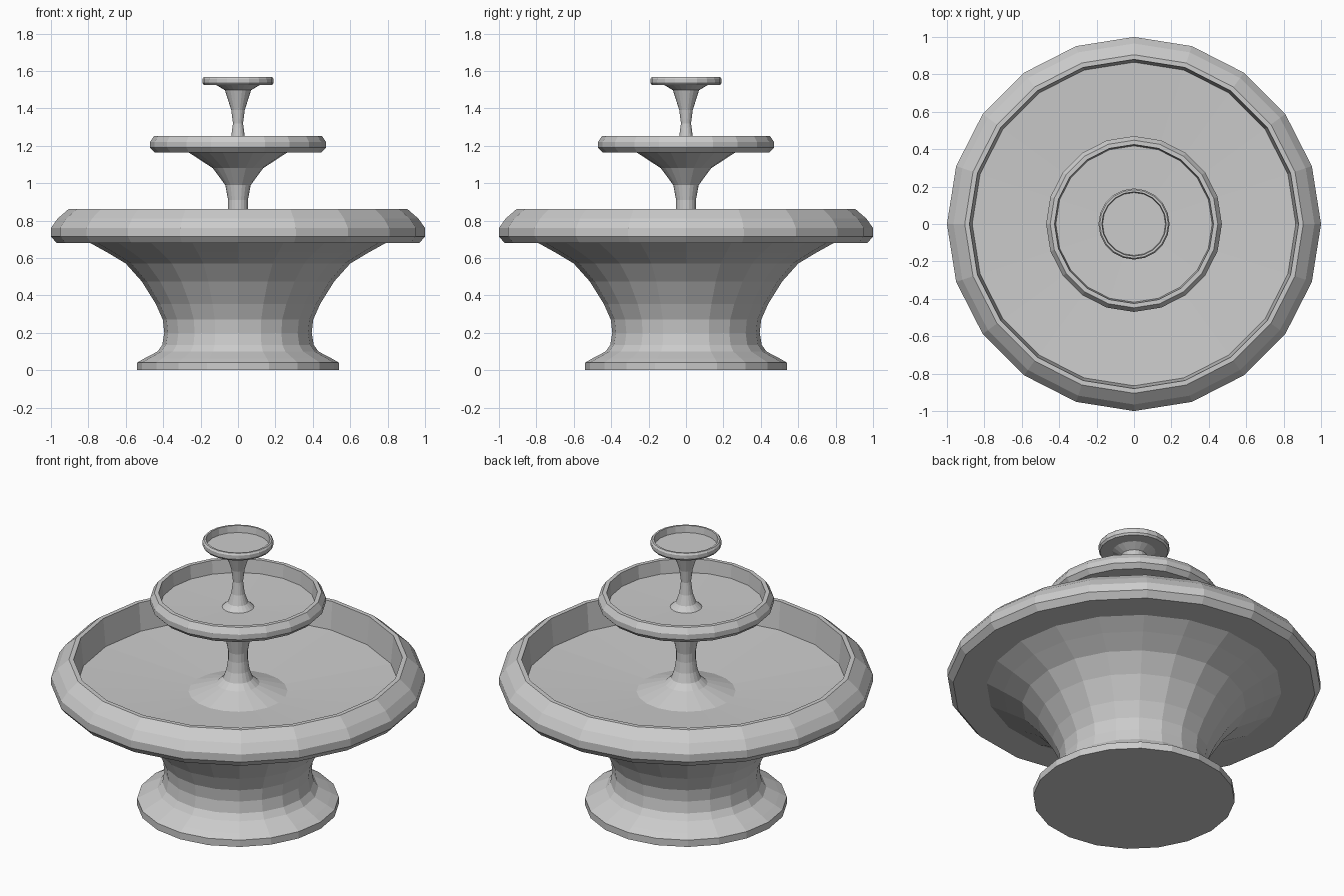
import bpy, bmesh
from math import tau, sin, cos

SIDES = 20


def lathe(name, profile):
    """Revolve an (r, z) profile around z; points with r = 0 become poles."""
    bm = bmesh.new()
    rings = []
    for r, z in profile:
        n = 1 if r == 0 else SIDES
        rings.append([bm.verts.new((r * cos(tau * i / SIDES), r * sin(tau * i / SIDES), z))
                      for i in range(n)])
    for a, b in zip(rings, rings[1:]):
        for i in range(SIDES):
            j = (i + 1) % SIDES
            if len(a) == 1:
                bm.faces.new((a[0], b[j], b[i]))
            elif len(b) == 1:
                bm.faces.new((a[i], a[j], b[0]))
            else:
                bm.faces.new((a[i], a[j], b[j], b[i]))
    mesh = bpy.data.meshes.new(name)
    bm.to_mesh(mesh)
    bm.free()
    obj = bpy.data.objects.new(name, mesh)
    bpy.context.collection.objects.link(obj)
    return obj


# Flared foot with a closed bottom
lathe("foot", [(0, 0), (0.54, 0), (0.54, 0.04), (0.5, 0.063), (0.43, 0.1), (0.405, 0.135)])

# Main pedestal widening up to the underside of the basin
lathe("pedestal", [(0.405, 0.135), (0.394, 0.2), (0.402, 0.27), (0.44, 0.355),
                   (0.515, 0.475), (0.6, 0.57), (0.7, 0.63), (0.79, 0.68)])

# Large basin: underside, rounded rim, inner wall, floor and central mound
lathe("large_basin", [(0.79, 0.68), (0.97, 0.68), (1.0, 0.715), (1.0, 0.76), (0.965, 0.81),
                      (0.905, 0.862), (0.88, 0.862), (0.865, 0.7), (0.265, 0.67), (0.115, 0.72)])

# Lower stem flaring into the middle basin
lathe("lower_stem", [(0.115, 0.72), (0.08, 0.75), (0.062, 0.8), (0.053, 0.86), (0.053, 0.91),
                     (0.068, 0.99), (0.135, 1.08), (0.265, 1.165)])

# Middle basin
lathe("middle_basin", [(0.265, 1.165), (0.445, 1.165), (0.47, 1.19), (0.47, 1.22),
                       (0.448, 1.253), (0.425, 1.253), (0.418, 1.175), (0.085, 1.168)])

# Upper stem
lathe("upper_stem", [(0.085, 1.168), (0.055, 1.195), (0.036, 1.25), (0.027, 1.32),
                     (0.036, 1.39), (0.055, 1.45), (0.07, 1.497), (0.115, 1.524)])

# Small top dish
lathe("top_dish", [(0.115, 1.524), (0.182, 1.524), (0.19, 1.535), (0.19, 1.557),
                   (0.183, 1.567), (0.172, 1.567), (0.168, 1.527), (0, 1.527)])
